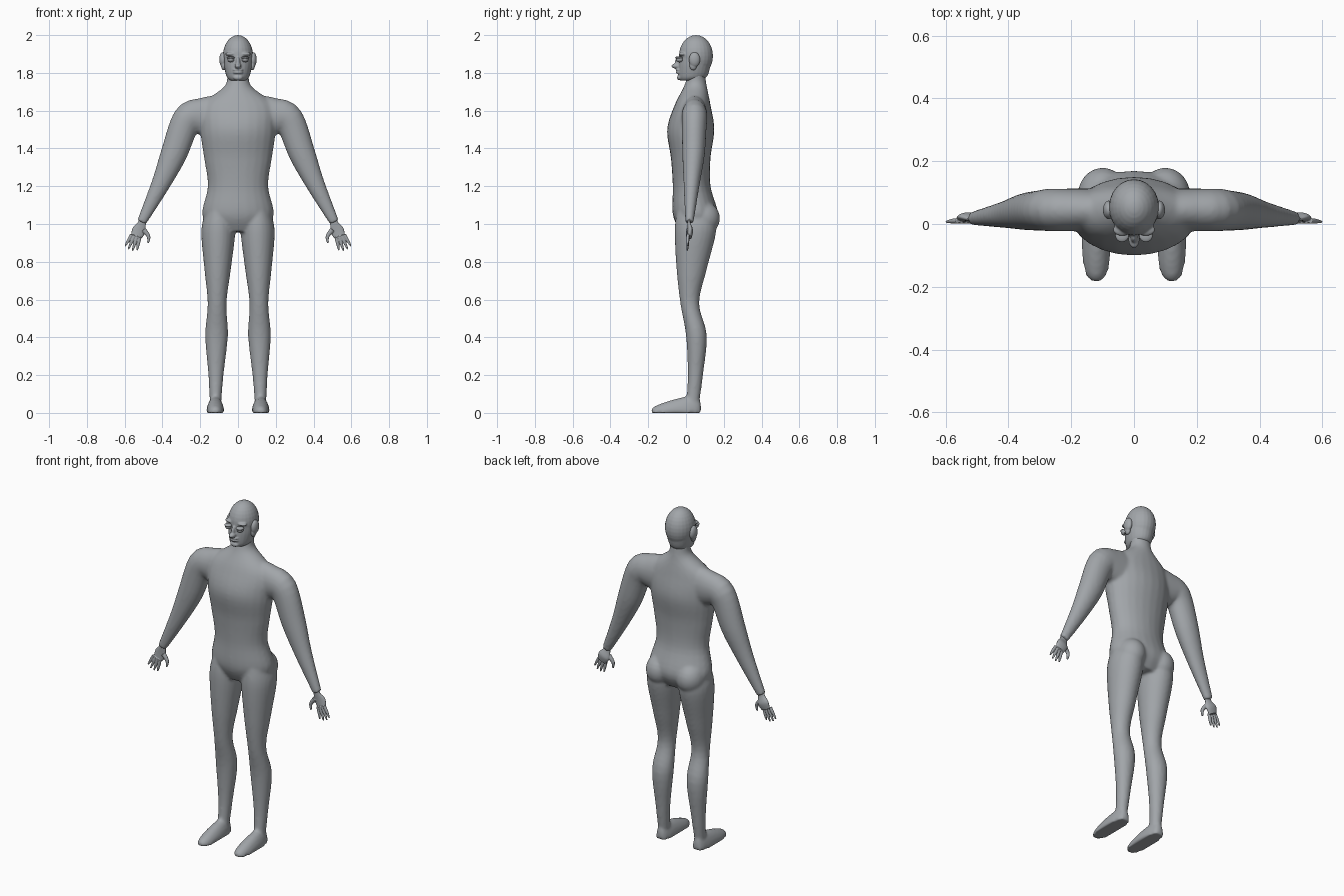
import bpy, bmesh, math
from mathutils import Vector

cube = bpy.data.objects.get("Cube")
if cube:
    bpy.data.objects.remove(cube)

grey = bpy.data.materials.new("plain grey")
grey.use_nodes = True
grey.diffuse_color = (0.36, 0.38, 0.4, 1)
shader = grey.node_tree.nodes["Principled BSDF"]
shader.inputs["Base Color"].default_value = grey.diffuse_color


def spline(rows, steps=5):
    """Smoothly interpolate every column of a short list of stations."""
    out = []
    last = len(rows) - 1
    for i in range(last):
        before, start = Vector(rows[max(i - 1, 0)]), Vector(rows[i])
        end, after = Vector(rows[i + 1]), Vector(rows[min(i + 2, last)])
        leave, arrive = (end - before) / 2, (after - start) / 2
        for s in range(steps):
            t = s / steps
            blend = t * t * (3 - 2 * t)
            out.append(start.lerp(end, blend)
                       + leave * t * (1 - t) ** 2 - arrive * t * t * (1 - t))
    return out + [Vector(rows[-1])]


def loft(bm, rings, sides=24):
    """Skin elliptical rings given as (centre, half axis, half axis)."""
    loops = []
    for centre, u, v in rings:
        loop = []
        for k in range(sides):
            angle = math.tau * k / sides
            point = centre + u * math.cos(angle) + v * math.sin(angle)
            # nothing sinks below the floor
            point.z = max(point.z, 0)
            loop.append(bm.verts.new(point))
        loops.append(loop)
    for low, high in zip(loops, loops[1:]):
        for k in range(sides):
            n = (k + 1) % sides
            bm.faces.new((low[k], low[n], high[n], high[k]))
    bm.faces.new(loops[0])
    bm.faces.new(loops[-1])


def column(bm, stations, place=lambda z: 0):
    """Upright form; each station is height, half width, front, back."""
    rings = []
    for z, width, front, back in map(tuple, map(column_row, spline_rows(stations))):
        rings.append((Vector((place(z), (front + back) / 2, z)),
                      Vector((width, 0, 0)), Vector((0, (back - front) / 2, 0))))
    loft(bm, rings)


def column_row(row):
    return row[0], row[1], row[2], row[3]


def spline_rows(stations):
    return spline(stations)


def tube(bm, stations, flat, side=1):
    """Tapering limb seen from the front; each station is x, z, radius."""
    rows = spline(stations)
    rings = []
    for i, (x, z, radius) in enumerate(rows):
        along = rows[min(i + 1, len(rows) - 1)] - rows[max(i - 1, 0)]
        across = Vector((-along.y * side, 0, along.x)).normalized()
        depth = min(radius, 0.08)
        rings.append((Vector((x * side, 0.005 + depth / 2, z)),
                      across * radius, Vector((0, depth * flat, 0))))
    loft(bm, rings)


def ball(bm, centre, size):
    made = bmesh.ops.create_uvsphere(bm, u_segments=24, v_segments=16, radius=1)["verts"]
    bmesh.ops.scale(bm, vec=size, verts=made)
    bmesh.ops.translate(bm, vec=centre, verts=made)


def foot(bm, side):
    """Domed sole, rounded at heel and toe and lower toward the toe."""
    rings = []
    count = 14
    for k in range(count):
        turn = math.pi * (k + 0.5) / count
        t = (1 - math.cos(turn)) / 2
        swell = math.sin(turn) ** 0.6
        rings.append((Vector((0.12 * side, 0.08 - 0.264 * t, 0)),
                      Vector((0.048 * swell, 0, 0)),
                      Vector((0, 0, (0.11 - 0.07 * t) * swell ** 0.6))))
    loft(bm, rings)


def finish(name, bm, voxel, mirror=False):
    """Fuse the overlapping forms into one smooth skin."""
    bmesh.ops.recalc_face_normals(bm, faces=bm.faces)
    mesh = bpy.data.meshes.new(name)
    bm.to_mesh(mesh)
    bm.free()
    mesh.materials.append(grey)
    ob = bpy.data.objects.new(name, mesh)
    bpy.context.collection.objects.link(ob)
    fuse = ob.modifiers.new("fuse", 'REMESH')
    fuse.mode, fuse.voxel_size, fuse.use_smooth_shade = 'VOXEL', voxel, True
    soften = ob.modifiers.new("soften", 'SMOOTH')
    soften.factor, soften.iterations = 0.5, 5
    if mirror:
        ob.modifiers.new("both sides", 'MIRROR').use_mirror_merge = False


# Body: trunk, arms, legs and feet
TRUNK = [(0.96, 0.13, -0.03, 0.13), (1.05, 0.19, -0.07, 0.17), (1.2, 0.16, -0.07, 0.13),
         (1.35, 0.18, -0.08, 0.13), (1.5, 0.2, -0.1, 0.15), (1.63, 0.19, -0.06, 0.13),
         (1.73, 0.07, -0.01, 0.11), (1.8, 0.06, 0.01, 0.1)]
LEG = [(1.06, 0.07, -0.05, 0.15), (0.96, 0.09, -0.06, 0.16), (0.76, 0.07, -0.05, 0.11),
       (0.58, 0.05, -0.03, 0.07), (0.41, 0.06, 0, 0.11), (0.2, 0.04, 0.01, 0.09),
       (0.05, 0.03, 0, 0.07)]
ARM = [(0.09, 1.56, 0.13), (0.19, 1.57, 0.1), (0.27, 1.55, 0.08),
       (0.34, 1.37, 0.07), (0.41, 1.21, 0.05), (0.51, 1.01, 0.026)]
body = bmesh.new()
column(body, TRUNK)
for side in (-1, 1):
    column(body, LEG, lambda z: side * (0.12 - 0.016 * z))
    tube(body, ARM, 0.85, side)
    foot(body, side)
    ball(body, (0.1 * side, 0.09, 1.03), (0.08, 0.09, 0.09))
finish("body", body, 0.009)

# Head: skull, jaw, brows, nose, lips and chin
head = bmesh.new()
ball(head, (0, 0.053, 1.89), (0.08, 0.09, 0.11))
column(head, [(1.76, 0.04, -0.03, 0.06), (1.78, 0.06, -0.04, 0.11),
              (1.84, 0.075, -0.04, 0.13), (1.9, 0.078, -0.035, 0.14)])
ball(head, (0, -0.04, 1.85), (0.012, 0.02, 0.035))
ball(head, (0, -0.05, 1.836), (0.018, 0.027, 0.014))
ball(head, (0, -0.034, 1.775), (0.026, 0.014, 0.014))
for z in (1.802, 1.816):
    ball(head, (0, -0.036, z), (0.028, 0.018, 0.008))
for side in (-1, 1):
    ball(head, (0.038 * side, -0.018, 1.9), (0.03, 0.02, 0.01))
finish("head", head, 0.004)

# Bulging eyes under heavy upper lids
eyes = bmesh.new()
ball(eyes, (0.038, -0.034, 1.87), (0.018, 0.02, 0.014))
ball(eyes, (0.038, -0.036, 1.88), (0.022, 0.022, 0.008))
finish("eyes", eyes, 0.002, mirror=True)

# Ears tapering down to the lobe
ears = bmesh.new()
ball(ears, (0.08, 0.045, 1.87), (0.019, 0.03, 0.04))
ball(ears, (0.076, 0.038, 1.84), (0.014, 0.02, 0.027))
finish("ears", ears, 0.003, mirror=True)

# Hands: palm, thumb and four fanned fingers
hands = bmesh.new()
tube(hands, [(0.505, 1.03, 0.02), (0.51, 1, 0.023), (0.525, 0.965, 0.036),
             (0.54, 0.93, 0.028)], 0.4)
tube(hands, [(0.5, 0.97, 0.014), (0.474, 0.935, 0.01), (0.476, 0.9, 0.005)], 0.9)
for i in range(4):
    x, z = 0.562 - 0.014 * i, 0.945 - 0.005 * i
    angle = math.radians(30 - 6 * i)
    length = 0.064 + 0.018 * math.sin(math.pi * (i + 0.5) / 4)
    tube(hands, [(x + math.sin(angle) * length * t, z - math.cos(angle) * length * t,
                  0.009 - 0.005 * t ** 3) for t in (0, 0.5, 1)], 0.9)
finish("hands", hands, 0.002, mirror=True)
